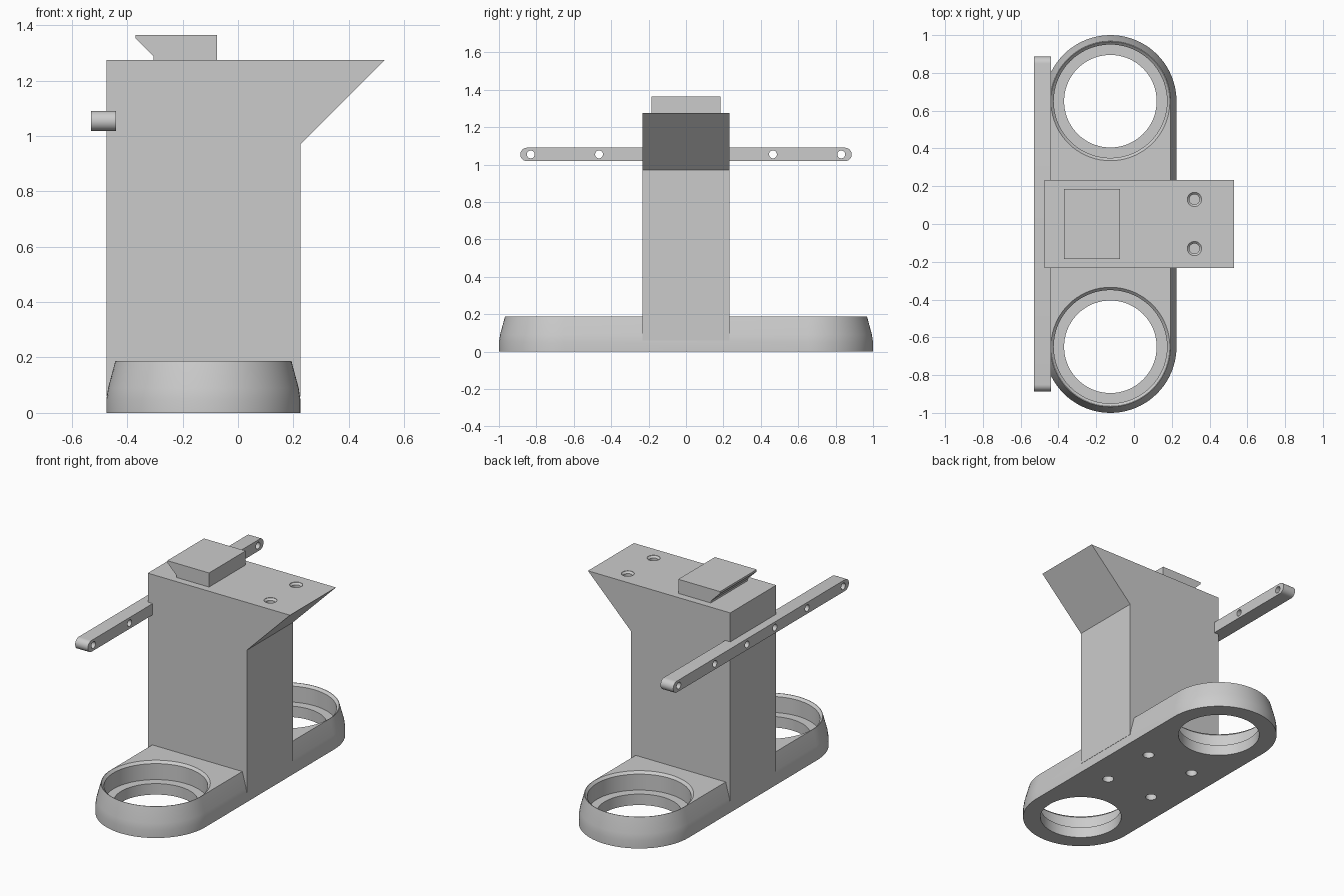
import bpy, bmesh
from math import sin, cos, pi, radians

cube = bpy.data.objects.get("Cube")
if cube:
    bpy.data.objects.remove(cube, do_unlink=True)

grey = bpy.data.materials.new("plain grey")
grey.use_nodes = True
COLOUR = (0.6, 0.6, 0.6, 1)
grey.diffuse_color = COLOUR
grey.node_tree.nodes["Principled BSDF"].inputs["Base Color"].default_value = COLOUR


def loft(name, rings):
    """Closed solid through a stack of equal-length point rings."""
    bm = bmesh.new()
    loops = [[bm.verts.new(p) for p in ring] for ring in rings]
    n = len(loops[0])
    bm.faces.new(loops[0])
    bm.faces.new(loops[-1])
    for a, b in zip(loops, loops[1:]):
        for i in range(n):
            j = (i + 1) % n
            bm.faces.new((a[i], a[j], b[j], b[i]))
    bmesh.ops.recalc_face_normals(bm, faces=bm.faces)
    mesh = bpy.data.meshes.new(name)
    bm.to_mesh(mesh)
    bm.free()
    mesh.materials.append(grey)
    obj = bpy.data.objects.new(name, mesh)
    bpy.context.collection.objects.link(obj)
    return obj


def circle(r, n=72):
    return [(r * cos(2 * pi * i / n), r * sin(2 * pi * i / n)) for i in range(n)]


def stadium(r, half, n=40):
    """Rounded bar outline, long in its second coordinate."""
    arc = [(r * cos(pi * i / n), half + r * sin(pi * i / n)) for i in range(n + 1)]
    return arc + [(-u, -v) for u, v in arc]


def turned(name, x, y, profile, n=72):
    return loft(name, [[(x + u, y + v, z) for u, v in circle(r, n)] for r, z in profile])


def extrude_y(name, outline, half):
    return loft(name, [[(x, y, z) for x, z in outline] for y in (-half, half)])


def cut(obj, cutters):
    for c in cutters:
        m = obj.modifiers.new("cut", 'BOOLEAN')
        m.operation = 'DIFFERENCE'
        m.solver = 'EXACT'
        m.object = c
        bpy.context.view_layer.objects.active = obj
        bpy.ops.object.modifier_apply(modifier=m.name)


CX = -0.125     # centre line of base and column
RING_Y = 0.65   # centres of the two rings

# Tapered base with rounded ends
base = loft("base", [[(CX + u, v, z) for u, v in stadium(r, RING_Y)]
                     for r, z in ((0.35, 0), (0.35, 0.05), (0.344, 0.09), (0.318, 0.187))])

# Column with overhanging front
column = extrude_y("column", [(-0.475, 0.06), (0.225, 0.06), (0.225, 0.97),
                              (0.53, 1.275), (-0.475, 1.275)], 0.232)

# Wedge-cut block on top
top_block = extrude_y("top_block", [(-0.305, 1.27), (-0.075, 1.27), (-0.075, 1.365),
                                    (-0.37, 1.365), (-0.37, 1.352), (-0.305, 1.287)], 0.185)

# Cross bar at the back of the column
cross_bar = loft("cross_bar", [[(x, v, 1.054 + u) for u, v in stadium(0.036, 0.85, 16)]
                               for x in (-0.53, -0.44)])

# Stepped ring openings
ring_cutters = [turned("ring_cutter", CX, s * RING_Y,
                       [(0.245, -0.1), (0.245, 0.07), (0.3, 0.07), (0.3, 0.172), (0.325, 0.197)])
                for s in (-1, 1)]

# Screw holes under the base and in the top of the overhang
foot_cutters = [turned("foot_cutter", CX + sx * 0.17, sy * 0.19,
                       [(0.034, -0.05), (0.034, 0.12)], 28)
                for sx in (-1, 1) for sy in (-1, 1)]
head_cutters = [turned("head_cutter", 0.32, s * 0.13,
                       [(0.027, 1.16), (0.027, 1.262), (0.038, 1.273), (0.038, 1.3)], 28)
                for s in (-1, 1)]

# Holes along the cross bar
bar_cutters = [loft("bar_cutter", [[(x, s * y + u, 1.054 + v) for u, v in circle(0.021, 28)]
                                   for x in (-0.6, -0.4)])
               for y in (0.14, 0.465, 0.83) for s in (-1, 1)]

cut(base, ring_cutters + foot_cutters)
cut(column, foot_cutters + head_cutters)
cut(cross_bar, bar_cutters)

for c in ring_cutters + foot_cutters + head_cutters + bar_cutters:
    bpy.data.objects.remove(c, do_unlink=True)

# Smooth the round walls, keep the edges sharp
for obj in (base, column, top_block, cross_bar):
    bpy.ops.object.select_all(action='DESELECT')
    obj.select_set(True)
    bpy.context.view_layer.objects.active = obj
    bpy.ops.object.shade_smooth_by_angle(angle=radians(25))
